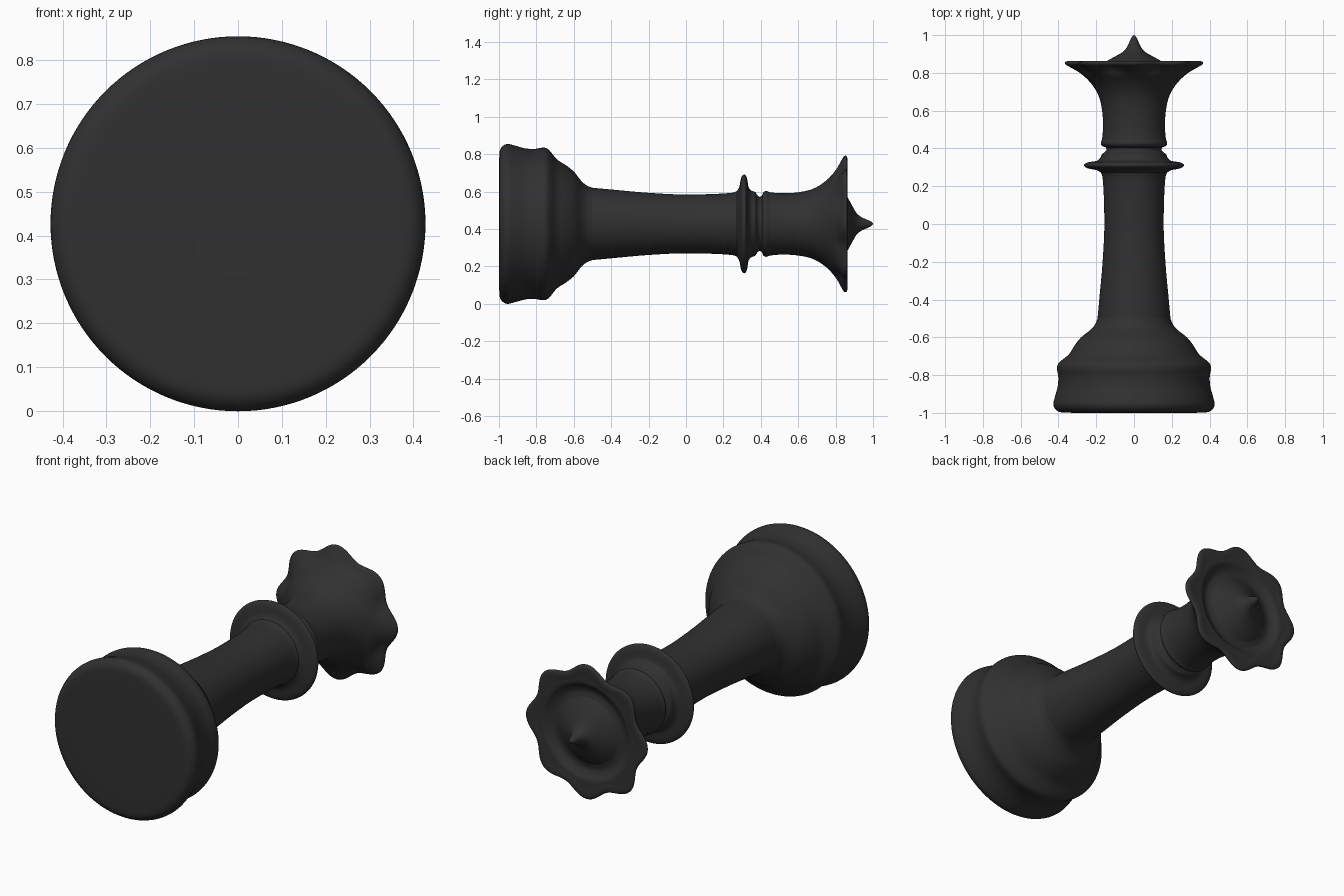
import bpy, bmesh, math
from mathutils import Vector

if "Cube" in bpy.data.objects:
    bpy.data.objects.remove(bpy.data.objects["Cube"])

SEG = 128          # steps around the axis
AXIS_Z = 0.427     # height of the lying piece's axis
LOBES = 8


def smooth_profile(pts, steps=4):
    """Hermite curve through (y, radius) points, tangents scaled to chord length."""
    p = [Vector(q) for q in pts]
    tan = []
    for i in range(len(p)):
        d = p[min(i + 1, len(p) - 1)] - p[max(i - 1, 0)]
        tan.append(d.normalized())
    out = []
    for i in range(len(p) - 1):
        a, b = p[i], p[i + 1]
        length = (b - a).length
        for k in range(steps):
            t = k / steps
            out.append(a * (2*t**3 - 3*t**2 + 1) + tan[i] * length * (t**3 - 2*t**2 + t)
                       + b * (3*t**2 - 2*t**3) + tan[i + 1] * length * (t**3 - t**2))
    out.append(p[-1])
    return out


def scallop(r, ang):
    """Pull the crown rim inward between the lobes."""
    w = min(max((r - 0.25) / 0.10, 0), 1)
    return r - 0.042 * w * w * (3 - 2 * w) * (1 - math.cos(LOBES * ang)) / 2


def lathe(name, pts, shape=None):
    """Turn a profile around the lying axis (along y)."""
    bm = bmesh.new()
    rings = []
    for y, r in smooth_profile(pts):
        if r < 1e-4:
            rings.append([bm.verts.new((0, y, AXIS_Z))] * SEG)
            continue
        ring = []
        for s in range(SEG):
            a = 2 * math.pi * s / SEG
            rr = shape(r, a) if shape else r
            ring.append(bm.verts.new((rr * math.cos(a), y, AXIS_Z + rr * math.sin(a))))
        rings.append(ring)
    for r0, r1 in zip(rings, rings[1:]):
        for s in range(SEG):
            n = (s + 1) % SEG
            quad = list(dict.fromkeys([r0[s], r1[s], r1[n], r0[n]]))
            bm.faces.new(quad)
    me = bpy.data.meshes.new(name)
    bm.to_mesh(me)
    bm.free()
    me.shade_smooth()
    ob = bpy.data.objects.new(name, me)
    bpy.context.collection.objects.link(ob)
    mat = bpy.data.materials.get("black") or bpy.data.materials.new("black")
    mat.diffuse_color = (0.03, 0.03, 0.03, 1)
    mat.use_nodes = True
    mat.node_tree.nodes["Principled BSDF"].inputs["Base Color"].default_value = mat.diffuse_color
    me.materials.append(mat)
    return ob


# Stepped foot
lathe("base", [(-1, 0), (-1, 0.2), (-0.998, 0.37), (-0.99, 0.405), (-0.96, 0.427),
               (-0.92, 0.420), (-0.86, 0.404), (-0.81, 0.401), (-0.76, 0.408),
               (-0.735, 0.398), (-0.69, 0.345), (-0.64, 0.312), (-0.60, 0.28),
               (-0.56, 0.23), (-0.53, 0.205), (-0.50, 0.193)])

# Slim waisted shaft
lathe("stem", [(-0.50, 0.193), (-0.40, 0.184), (-0.25, 0.170), (-0.10, 0.160),
               (0.0, 0.157), (0.15, 0.160), (0.25, 0.167), (0.272, 0.175)])

# Flared disc collar with a step above
lathe("collar", [(0.272, 0.175), (0.285, 0.198), (0.294, 0.243), (0.305, 0.262),
                 (0.317, 0.262), (0.327, 0.24), (0.335, 0.195), (0.350, 0.178),
                 (0.370, 0.170), (0.380, 0.155), (0.393, 0.145), (0.406, 0.150)])

# Scalloped crown with a sunken top
lathe("crown", [(0.406, 0.150), (0.413, 0.168), (0.428, 0.176), (0.45, 0.169),
                (0.52, 0.164), (0.60, 0.169), (0.68, 0.188), (0.75, 0.232),
                (0.80, 0.287), (0.83, 0.338), (0.845, 0.362), (0.857, 0.364),
                (0.863, 0.345), (0.860, 0.30), (0.857, 0.26), (0.842, 0.237),
                (0.832, 0.21), (0.838, 0.18)], scallop)

# Domed finial with a pointed tip
lathe("finial", [(0.838, 0.18), (0.862, 0.145), (0.89, 0.095), (0.912, 0.058),
                 (0.935, 0.038), (0.96, 0.026), (0.985, 0.015), (0.997, 0.006), (1.0, 0)])
